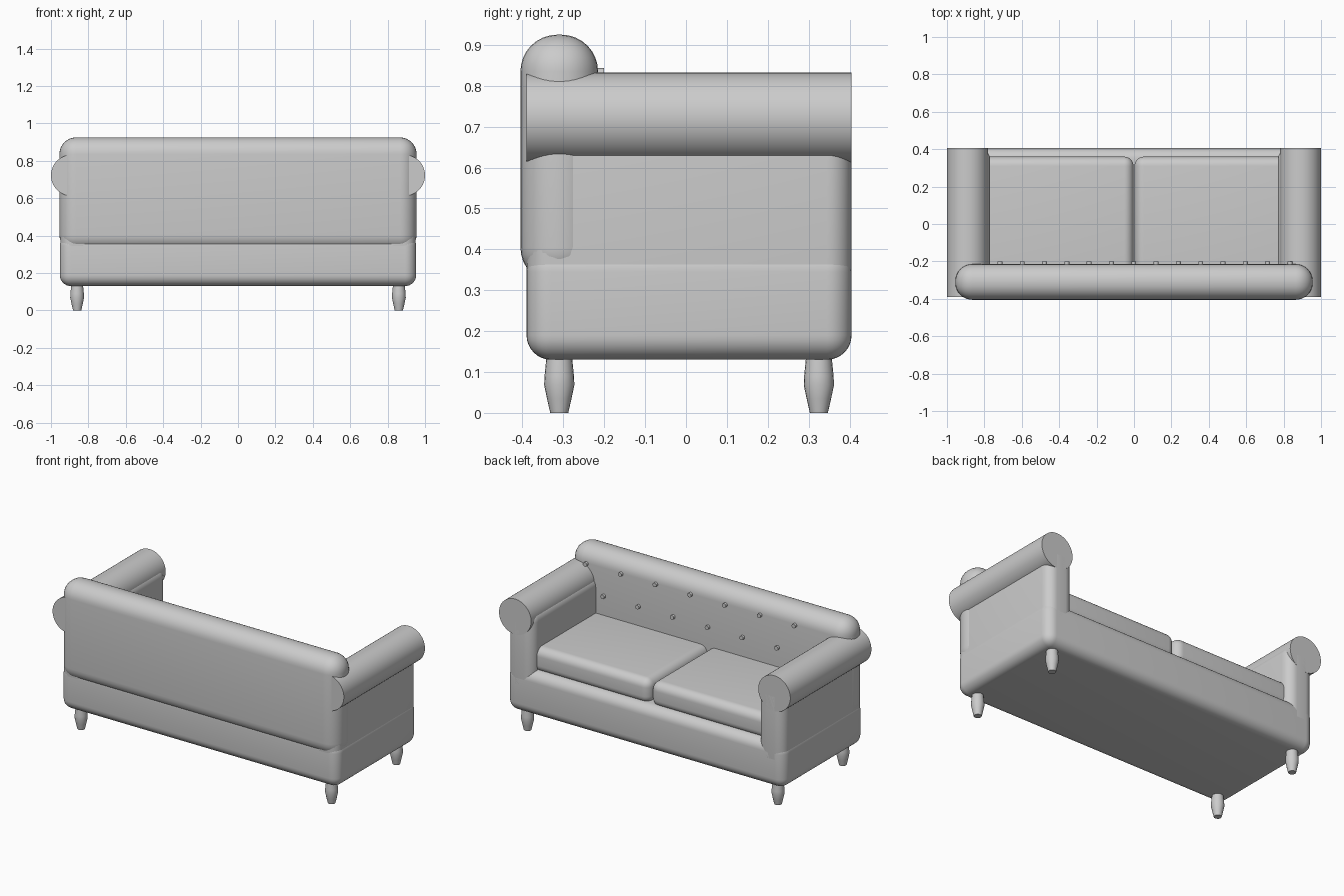
import bpy
import math

cube = bpy.data.objects.get("Cube")
if cube:
    bpy.data.objects.remove(cube, do_unlink=True)

fabric = bpy.data.materials.new("light_grey")
fabric.use_nodes = True
GREY = (0.6, 0.6, 0.6, 1)
fabric.diffuse_color = GREY
fabric.node_tree.nodes["Principled BSDF"].inputs["Base Color"].default_value = GREY


def finish(obj, name, angle=40):
    obj.name = name
    obj.data.materials.clear()
    obj.data.materials.append(fabric)
    bpy.ops.object.select_all(action="DESELECT")
    obj.select_set(True)
    bpy.context.view_layer.objects.active = obj
    bpy.ops.object.shade_smooth_by_angle(angle=math.radians(angle))
    return obj


def rounded_box(name, x, y, z, radius):
    """Box between the given (low, high) limits with rounded edges."""
    spans = (x, y, z)
    bpy.ops.mesh.primitive_cube_add(size=1, location=[sum(s) / 2 for s in spans])
    obj = bpy.context.object
    obj.scale = [s[1] - s[0] for s in spans]
    bpy.ops.object.transform_apply(location=False, rotation=False, scale=True)
    bevel = obj.modifiers.new("rounding", "BEVEL")
    bevel.width = radius
    bevel.segments = 8
    bpy.ops.object.modifier_apply(modifier=bevel.name)
    return finish(obj, name)


def cylinder_y(name, x, z, radius, y, sides):
    """Cylinder lying along y."""
    bpy.ops.mesh.primitive_cylinder_add(
        vertices=sides, radius=radius, depth=y[1] - y[0],
        location=(x, sum(y) / 2, z), rotation=(math.pi / 2, 0, 0))
    return finish(bpy.context.object, name)


def turned_leg(name, x, y):
    """Leg lathed from a short profile of (radius, height)."""
    profile = [(0.022, 0), (0.03, 0.035), (0.037, 0.068), (0.036, 0.09), (0.031, 0.14)]
    sides = 20
    verts = [(r * math.cos(2 * math.pi * i / sides), r * math.sin(2 * math.pi * i / sides), h)
             for r, h in profile for i in range(sides)]
    faces = [(k * sides + i, k * sides + (i + 1) % sides,
              (k + 1) * sides + (i + 1) % sides, (k + 1) * sides + i)
             for k in range(len(profile) - 1) for i in range(sides)]
    faces.append(tuple(reversed(range(sides))))
    faces.append(tuple(range(len(verts) - sides, len(verts))))
    mesh = bpy.data.meshes.new(name)
    mesh.from_pydata(verts, [], faces)
    obj = bpy.data.objects.new(name, mesh)
    bpy.context.collection.objects.link(obj)
    obj.location = (x, y, 0)
    return finish(obj, name)


# Main body
DEPTH = (-0.39, 0.405)
rounded_box("seat_base", (-0.953, 0.953), DEPTH, (0.13, 0.405), 0.06)
rounded_box("backrest", (-0.955, 0.955), (-0.405, -0.215), (0.315, 0.925), 0.09)

# Mirrored arms, cushions and legs
for side, label in ((1, "left"), (-1, "right")):
    def span(low, high):
        return tuple(sorted((side * low, side * high)))

    rounded_box(f"{label}_arm_panel", span(0.77, 0.95), DEPTH, (0.25, 0.76), 0.06)
    cylinder_y(f"{label}_arm_roll", side * 0.89, 0.722, 0.11, DEPTH, 64)
    rounded_box(f"{label}_seat_cushion", span(0.003, 0.83), (-0.28, 0.36), (0.385, 0.54), 0.05)
    for y, place in ((-0.31, "front"), (0.325, "rear")):
        turned_leg(f"{label}_{place}_leg", side * 0.86, y)

# Two staggered rows of tufting buttons
for i in range(14):
    z = 0.66 if i % 2 == 0 else 0.83
    cylinder_y(f"button_{i + 1}", -0.717 + i * 0.1193, z, 0.013, (-0.22, -0.2), 16)
